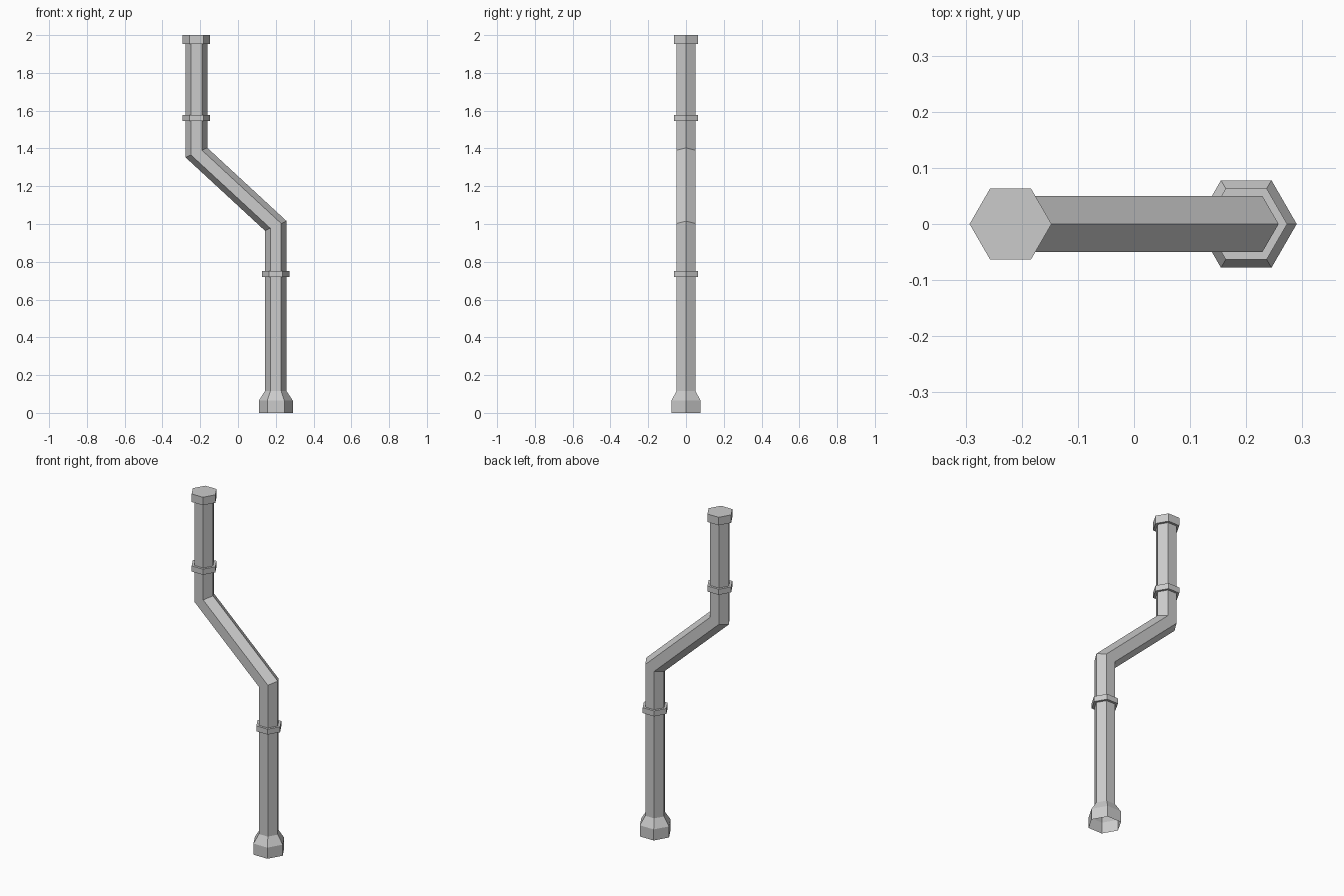
import bpy, bmesh, math

if "Cube" in bpy.data.objects:
    bpy.data.objects.remove(bpy.data.objects["Cube"])

SIDES = 6
PIPE, COLLAR, BASE = 0.0577, 0.073, 0.09
X_LOW, X_HIGH = 0.2, -0.22
Z_LOW, Z_HIGH = 0.99, 1.378

# Mitre slope shared by both bends (half the change of direction)
bend = math.atan2(X_LOW - X_HIGH, Z_HIGH - Z_LOW)
MITRE = math.tan(bend / 2)


def collar(x, z0, z1):
    """Stepped hexagonal band around the pipe."""
    return [(x, z0, PIPE, 0), (x, z0, COLLAR, 0), (x, z1, COLLAR, 0), (x, z1, PIPE, 0)]


def skin_rings(name, rings):
    """Join hexagonal rings (x, z, radius, slope); bottom open, top capped."""
    bm = bmesh.new()
    loops = []
    for x, z, r, slope in rings:
        loop = []
        for i in range(SIDES):
            a = math.tau * i / SIDES
            dx = r * math.cos(a)
            loop.append(bm.verts.new((x + dx, r * math.sin(a), z + slope * dx)))
        loops.append(loop)
    for low, high in zip(loops, loops[1:]):
        for i in range(SIDES):
            j = (i + 1) % SIDES
            bm.faces.new((low[i], low[j], high[j], high[i]))
    bm.faces.new(loops[-1])
    mesh = bpy.data.meshes.new(name)
    bm.to_mesh(mesh)
    bm.free()
    obj = bpy.data.objects.new(name, mesh)
    bpy.context.collection.objects.link(obj)
    return obj


# Flared foot, lower run, sloped offset, upper run and top cap
rings = [(X_LOW, 0, BASE, 0), (X_LOW, 0.065, BASE, 0), (X_LOW, 0.115, PIPE, 0)]
rings += collar(X_LOW, 0.72, 0.752)
rings += [(X_LOW, Z_LOW, PIPE, MITRE), (X_HIGH, Z_HIGH, PIPE, MITRE)]
rings += collar(X_HIGH, 1.545, 1.578)
rings += collar(X_HIGH, 1.953, 2.0)[:3]
skin_rings("drain_pipe", rings)
